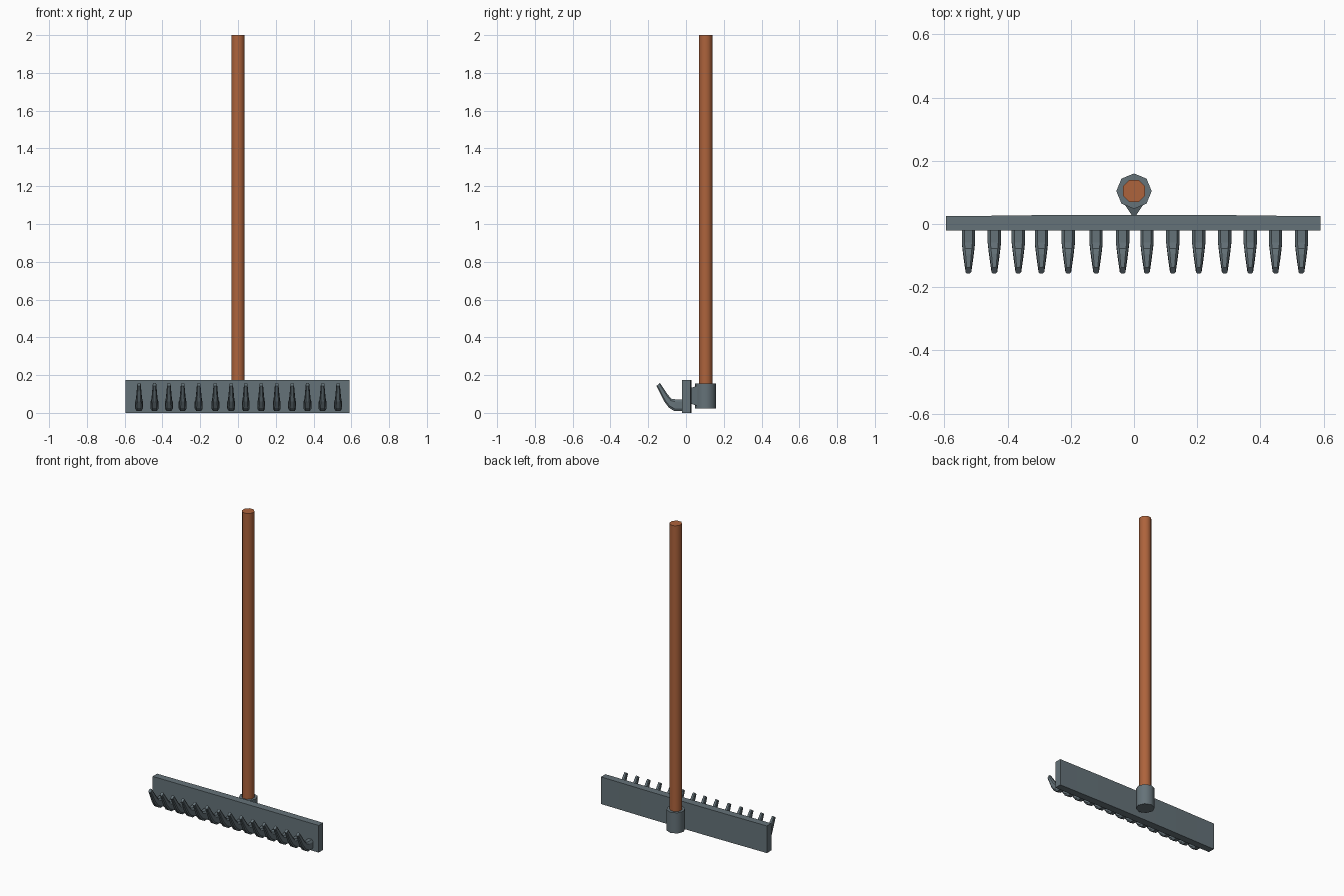
import bpy, bmesh, math

if "Cube" in bpy.data.objects:
    bpy.data.objects.remove(bpy.data.objects["Cube"])


def material(name, rgb):
    m = bpy.data.materials.new(name)
    m.diffuse_color = (*rgb, 1)
    m.use_nodes = True
    m.node_tree.nodes["Principled BSDF"].inputs["Base Color"].default_value = m.diffuse_color
    return m


steel = material("grey_steel", (0.13, 0.17, 0.19))
wood = material("brown_wood", (0.42, 0.125, 0.045))


def loft(name, rings, mat, smooth=None):
    """Skin equal-length vertex rings and cap both ends."""
    bm = bmesh.new()
    vs = [[bm.verts.new(p) for p in r] for r in rings]
    n = len(vs[0])
    for a, b in zip(vs, vs[1:]):
        for i in range(n):
            j = (i + 1) % n
            bm.faces.new((a[i], a[j], b[j], b[i]))
    bm.faces.new(vs[0])
    bm.faces.new(vs[-1])
    bmesh.ops.recalc_face_normals(bm, faces=bm.faces)
    me = bpy.data.meshes.new(name)
    bm.to_mesh(me)
    bm.free()
    me.materials.append(mat)
    ob = bpy.data.objects.new(name, me)
    bpy.context.collection.objects.link(ob)
    if smooth:
        bpy.ops.object.select_all(action='DESELECT')
        ob.select_set(True)
        bpy.context.view_layer.objects.active = ob
        bpy.ops.object.shade_smooth_by_angle(angle=math.radians(smooth))
    return ob


def circle(r, y, z, n=8, turn=0.0):
    return [(r * math.cos(math.tau * i / n + turn),
             y + r * math.sin(math.tau * i / n + turn), z) for i in range(n)]


POLE_Y = 0.104

# Wooden handle and the steel socket that holds it
loft("handle", [circle(0.038, POLE_Y, z, turn=math.pi / 8) for z in (0.08, 2.0)], wood, 50)
loft("socket", [circle(0.056, POLE_Y, z) for z in (0.023, 0.156)], steel, 50)

# Wedge joining socket to head
loft("neck", [[(-w, y, lo), (w, y, lo), (w, y, hi), (-w, y, hi)]
              for w, y, lo, hi in ((0.003, 0.022, 0.05, 0.13), (0.03, 0.062, 0.036, 0.145))], steel)

# Head bar, back face very slightly bowed
back = [(0.59, 0.025), (0.46, 0.026), (0.30, 0.028), (0.14, 0.029),
        (-0.14, 0.029), (-0.30, 0.028), (-0.46, 0.026), (-0.595, 0.025)]
outline = [(-0.595, -0.02), (0.59, -0.02)] + back
loft("head_bar", [[(x, y, z) for x, y in outline] for z in (0.0, 0.175)], steel)

# Curved tine stations: lower/outer (y, z), upper/inner (y, z), half width
stations = [((-0.012, 0.010), (-0.012, 0.072), 0.021),
            ((-0.062, 0.010), (-0.058, 0.072), 0.021),
            ((-0.090, 0.027), (-0.077, 0.075), 0.018),
            ((-0.115, 0.060), (-0.095, 0.095), 0.015),
            ((-0.156, 0.143), (-0.138, 0.158), 0.009)]
# Chamfered section: (side, fraction from outer to inner edge)
section = [(-0.6, 0), (0.6, 0), (1, 0.2), (1, 0.8), (0.6, 1), (-0.6, 1), (-1, 0.8), (-1, 0.2)]


def tine(index, x):
    rings = [[(x + s * w, o[0] + (i[0] - o[0]) * t, o[1] + (i[1] - o[1]) * t)
              for s, t in section] for o, i, w in stations]
    loft(f"tine_{index}", rings, steel)


for k, x in enumerate((-0.524, -0.442, -0.366, -0.293, -0.208, -0.12, -0.036,
                       0.041, 0.123, 0.205, 0.287, 0.368, 0.448, 0.53)):
    tine(k + 1, x)
